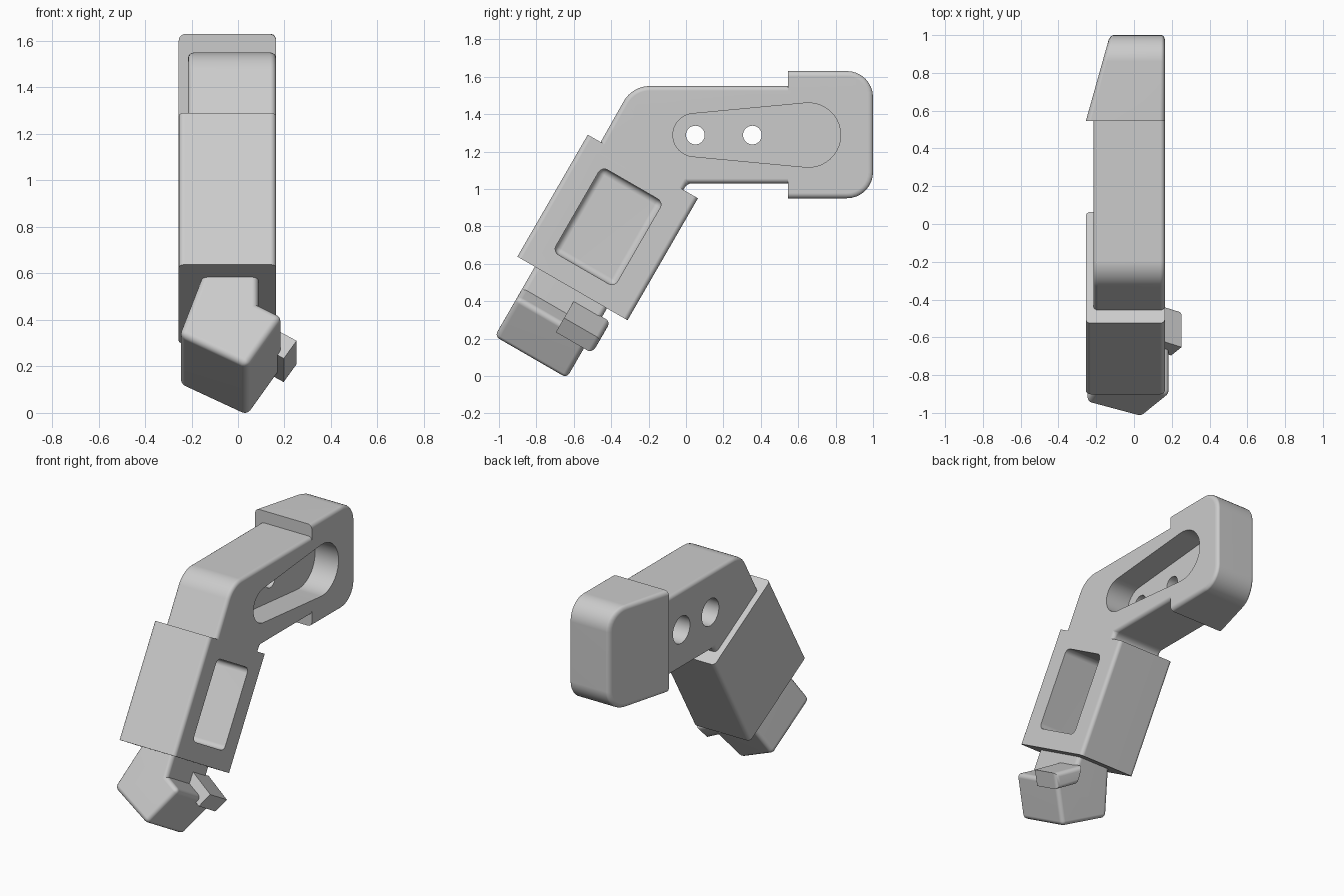
import bpy, bmesh, math
from mathutils import Vector

if "Cube" in bpy.data.objects:
    bpy.data.objects.remove(bpy.data.objects["Cube"], do_unlink=True)

grey = bpy.data.materials.new("plain grey")
grey.use_nodes = True
grey.diffuse_color = (0.6, 0.6, 0.6, 1)
grey.node_tree.nodes["Principled BSDF"].inputs["Base Color"].default_value = grey.diffuse_color

RIGHT, BODY_LEFT, SLEEVE_LEFT = 0.164, -0.215, -0.255
C, S = math.cos(math.radians(60)), math.sin(math.radians(60))


def leg(u, w):
    """Leg frame: u runs down the leg, w from its front to its back; gives (y, z)."""
    return (-0.525 - u * C + w * S, 1.29 - u * S - w * C)


def side(a, b, t):          # profile in y and z
    return (t, a, b)


def leg_side(a, b, t):      # profile in the leg frame
    return (t, *leg(a, b))


def leg_front(a, b, t):     # profile across the leg, extruded front to back
    return (a, *leg(b, t))


def cap_place(a, b, t):     # end cap thins toward the back on its left face
    k = 1 - 0.67 * (a - 0.545)
    return (RIGHT - (RIGHT - t) * k, a, b)


def fillet(corners, steps=8):
    """Round the profile corners that carry a radius."""
    out = []
    for i, (x, y, r) in enumerate(corners):
        p = Vector((x, y))
        if not r:
            out.append(p)
            continue
        d0 = (Vector(corners[i - 1][:2]) - p).normalized()
        d1 = (Vector(corners[(i + 1) % len(corners)][:2]) - p).normalized()
        half = d0.angle(d1) / 2
        centre = p + (d0 + d1).normalized() * r / math.sin(half)
        start = (p + d0 * r / math.tan(half) - centre).normalized()
        end = (p + d1 * r / math.tan(half) - centre).normalized()
        out += [centre + start.slerp(end, k / steps).normalized() * r
                for k in range(steps + 1)]
    return out


def finish(name, bm):
    bmesh.ops.recalc_face_normals(bm, faces=bm.faces)
    mesh = bpy.data.meshes.new(name)
    bm.to_mesh(mesh)
    bm.free()
    mesh.materials.append(grey)
    obj = bpy.data.objects.new(name, mesh)
    bpy.context.collection.objects.link(obj)
    return obj


def loft(name, ring0, ring1, t0, t1, place, bevel=0, soft=None):
    """Solid between two outlines; soft(a, b, t) picks the edges to round by midpoint."""
    bm = bmesh.new()
    lo = [bm.verts.new((p[0], p[1], t0)) for p in ring0]
    hi = [bm.verts.new((p[0], p[1], t1)) for p in ring1]
    bm.faces.new(lo)
    bm.faces.new(hi)
    n = len(lo)
    for i in range(n):
        j = (i + 1) % n
        bm.faces.new((lo[i], lo[j], hi[j], hi[i]))
    bmesh.ops.recalc_face_normals(bm, faces=bm.faces)
    if bevel:
        edges = [e for e in bm.edges if e.calc_face_angle(0) > 0.4
                 and soft(*((e.verts[0].co + e.verts[1].co) / 2))]
        bmesh.ops.bevel(bm, geom=edges, offset=bevel, segments=4, profile=0.5,
                        affect='EDGES', clamp_overlap=True)
    for v in bm.verts:
        v.co = place(*v.co)
    return finish(name, bm)


def prism(name, pts, t0, t1, place, bevel=0, soft=None):
    return loft(name, pts, pts, t0, t1, place, bevel, soft)


def circle(y, z, r, n=32):
    return [(y + r * math.cos(i * math.tau / n), z + r * math.sin(i * math.tau / n))
            for i in range(n)]


def teardrop(shrink, n=20):
    """Outline around a small front circle and a larger back circle."""
    y0, r0, y1, r1, z = 0.045, 0.165, 0.655, 0.222, 1.288
    q = math.pi / 2 + math.asin((r1 - r0) / (y1 - y0))
    pts = []
    for y, r, a, b in ((y1, r1, -q, q), (y0, r0, q, math.tau - q)):
        for i in range(n + 1):
            t = a + (b - a) * i / n
            pts.append((y + (r - shrink) * math.cos(t), z + (r - shrink) * math.sin(t)))
    return pts


def cut(obj, cutters):
    for c in cutters:
        m = obj.modifiers.new("cut", 'BOOLEAN')
        m.operation, m.solver, m.object = 'DIFFERENCE', 'EXACT', c
        bpy.context.view_layer.objects.active = obj
        bpy.ops.object.modifier_apply(modifier=m.name)


# Upper body: bent bar that enters the sleeve and the end cap, square at both ends
body_profile = fillet([(-0.287, 1.55, 0.16), (0.56, 1.55, 0), (0.56, 1.03, 0), (0.006, 1.03, 0),
                       (*leg(0.05, 0.59), 0), (*leg(0.05, 0.08), 0)])
body = prism("upper_body", body_profile, BODY_LEFT, RIGHT, side, 0.025,
             lambda a, b, t: a < 0.55 and (-0.525 - a) * C + (1.29 - b) * S < 0.04)

# End cap: larger rounded block with a slanted left face
cap_profile = fillet([(0.545, 0.95, 0), (1.0, 0.95, 0.14), (1.0, 1.63, 0.14), (0.545, 1.63, 0)])
cap = prism("end_cap", cap_profile, SLEEVE_LEFT, RIGHT, cap_place, 0.028,
            lambda a, b, t: a > 0.55)

# Leg sleeve: box with only its long edges rounded
sleeve = prism("leg_sleeve", [(0, 0), (0.753, 0), (0.753, 0.68), (0, 0.68)],
               SLEEVE_LEFT, RIGHT, leg_side, 0.025, lambda a, b, t: 0.1 < a < 0.7)

# Foot: pointed block with a shelf on its left side, crisp in the inner corner
foot_profile = [(-0.14, 0.7), (-0.253, 1.035), (0.04, 1.192), (0.193, 0.945),
                (0.088, 0.885), (0.088, 0.7)]
foot = prism("foot", foot_profile, 0.108, 0.553, leg_front, 0.028,
             lambda a, b, t: b > 0.72 and not (a < 0.09 and 0.88 < b < 0.89))

# Clip: small hook beside the foot
clip = prism("foot_clip", [(0.08, 0.805), (0.252, 0.912), (0.197, 1.0), (0.07, 0.92)],
             0.38, 0.605, leg_front, 0.028, lambda a, b, t: t > 0.59 and a > 0.1)

# Recess with a chamfered rim, screw holes and deep sleeve pocket
recess = [prism("recess_cutter", teardrop(0.05), -0.01, 0.2, side),
          loft("rim_cutter", teardrop(0.05), teardrop(-0.01), RIGHT - 0.05, RIGHT + 0.01, side)]
holes = []
for y in (0.05, 0.355):
    holes.append(prism("hole_cutter", circle(y, 1.288, 0.05), -0.4, 0.1, side))
    holes.append(prism("bore_cutter", circle(y, 1.288, 0.09), -0.4, -0.1, side))
pocket = prism("pocket_cutter", [(0.11, 0.15), (0.635, 0.15), (0.635, 0.53), (0.11, 0.53)],
               -0.14, 0.2, leg_side, 0.035, lambda a, b, t: t < 0.19)

cut(body, recess + holes)
cut(cap, recess)
cut(sleeve, [pocket])
for c in recess + holes + [pocket]:
    bpy.data.objects.remove(c, do_unlink=True)

# Smooth rounded edges, keep flat faces flat
for obj in (body, cap, sleeve, foot, clip):
    bpy.ops.object.select_all(action='DESELECT')
    obj.select_set(True)
    bpy.context.view_layer.objects.active = obj
    bpy.ops.object.shade_smooth_by_angle(angle=math.radians(30))
    m = obj.modifiers.new("flat faces", 'WEIGHTED_NORMAL')
    m.keep_sharp = True
